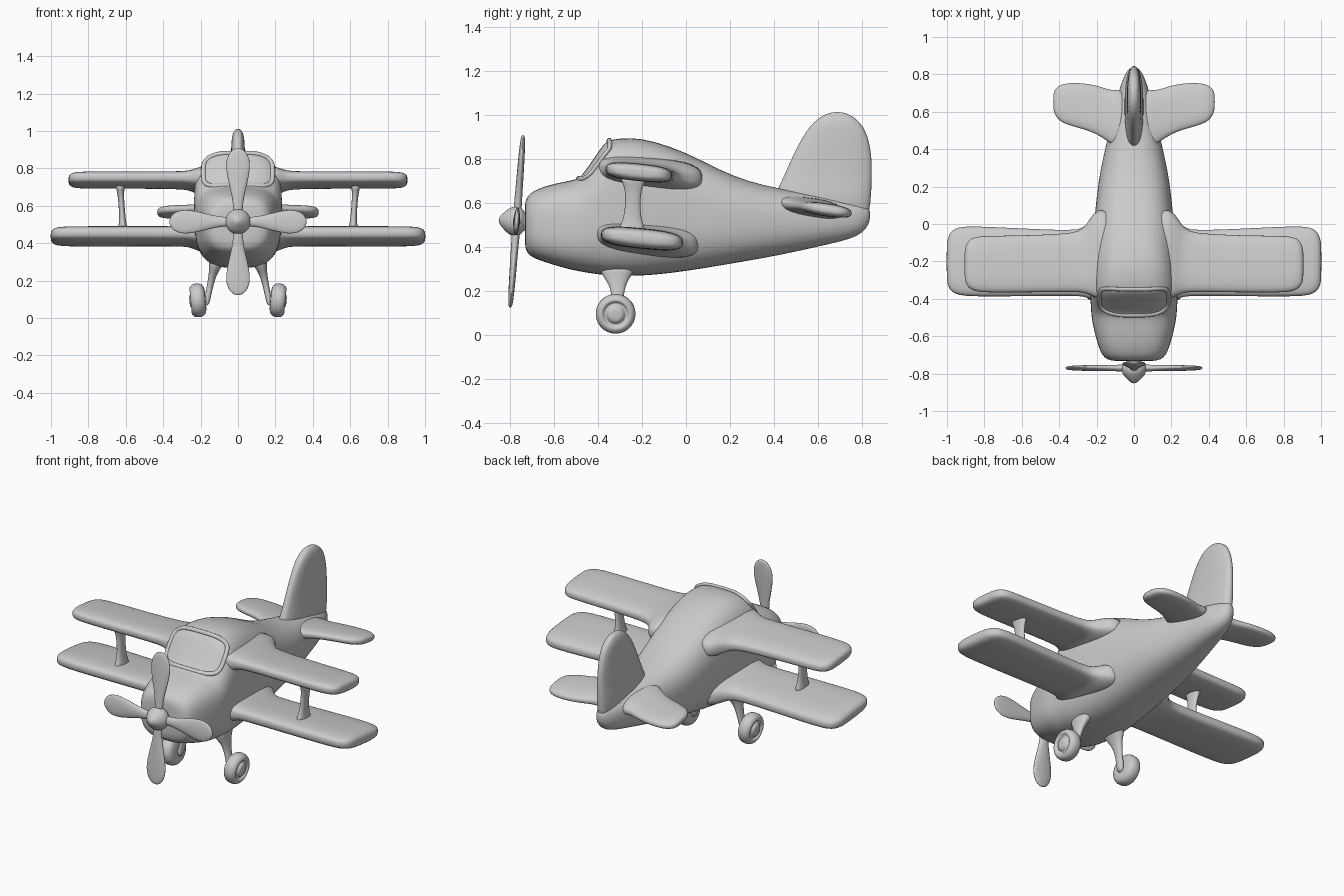
import bpy, bmesh, math
from mathutils import Vector, Matrix
from mathutils.bvhtree import BVHTree


def section(c, u, v, n=2.0, count=28):
    """Superellipse ring around c spanned by half-axes u and v."""
    c, u, v = Vector(c), Vector(u), Vector(v)
    ring = []
    for i in range(count):
        t = 2 * math.pi * (i + 0.5) / count
        a, b = math.cos(t), math.sin(t)
        ring.append(c + u * math.copysign(abs(a) ** (2 / n), a)
                    + v * math.copysign(abs(b) ** (2 / n), b))
    return ring


def loft(name, rings, mirror=False, matrix=None, closed=False):
    """Skin a list of rings, cap the ends, smooth with subdivision."""
    bm = bmesh.new()
    rows = [[bm.verts.new(p) for p in r] for r in rings]
    m = len(rows[0])
    pairs = list(zip(rows, rows[1:])) + ([(rows[-1], rows[0])] if closed else [])
    for a, b in pairs:
        for i in range(m):
            j = (i + 1) % m
            bm.faces.new((a[i], a[j], b[j], b[i]))
    if not closed:
        bm.faces.new(rows[0])
        bm.faces.new(rows[-1])
    bmesh.ops.recalc_face_normals(bm, faces=bm.faces)
    if matrix:
        bm.transform(matrix)
    for f in bm.faces:
        f.smooth = True
    me = bpy.data.meshes.new(name)
    bm.to_mesh(me)
    bm.free()
    ob = bpy.data.objects.new(name, me)
    bpy.context.collection.objects.link(ob)
    if mirror:
        ob.modifiers.new("Mirror", 'MIRROR').use_mirror_merge = False
    ob.modifiers.new("Smooth", 'SUBSURF').levels = 1
    ob.modifiers["Smooth"].render_levels = 1
    return ob


# Fuselage: y, bottom z, top z, half width, squareness
body = [(-.733, .44, .56, .07, 2.5), (-.732, .39, .61, .125, 2.8), (-.715, .36, .638, .16, 3),
        (-.68, .342, .662, .182, 3), (-.6, .316, .687, .207, 3), (-.52, .294, .701, .224, 3),
        (-.485, .288, .712, .228, 3), (-.46, .283, .742, .23, 3), (-.41, .275, .815, .233, 3.1),
        (-.37, .271, .873, .235, 3.2), (-.345, .268, .888, .236, 3.2), (-.25, .266, .898, .234, 3),
        (-.15, .27, .882, .228, 2.9), (0, .288, .83, .214, 2.8), (.15, .313, .75, .2, 2.6),
        (.28, .335, .697, .182, 2.5), (.43, .362, .662, .148, 2.4), (.6, .4, .635, .108, 2.3),
        (.71, .425, .615, .082, 2.2), (.78, .447, .6, .058, 2.2), (.82, .48, .585, .036, 2.1),
        (.838, .52, .57, .016, 2)]
fuselage = loft("fuselage", [section((0, y, (b + t) / 2), (w, 0, 0), (0, 0, (t - b) / 2), n, 40)
                             for y, b, t, w, n in body])

# Windshield rim: rounded loop projected onto the sloped canopy front
bm = bmesh.new()
bm.from_mesh(fuselage.data)
tree = BVHTree.FromBMesh(bm)
bm.free()
slope = Vector((0, .13, .17)).normalized()
inward = Vector((0, slope.z, -slope.y))
loop = []
for p in section((0, -.425, .80), (.185, 0, 0), slope * .112, 4, 36):
    hit = tree.ray_cast(p - inward * .4, inward)[0]
    if hit:
        loop.append(hit)
tube = []
for i, p in enumerate(loop):
    along = (loop[(i + 1) % len(loop)] - loop[i - 1]).normalized()
    side = along.cross(inward).normalized()
    tube.append(section(p, side * .014, along.cross(side) * .011, 2, 8))
loft("windshield_rim", tube, closed=True)


def plane(name, stations, zmid, ymid, tilt, n):
    """Wing-like surface: stations of x, front y, rear y, half thickness."""
    rings = []
    for x, y0, y1, h in stations:
        yc, hc = (y0 + y1) / 2, (y1 - y0) / 2
        rings.append(section((x, yc, zmid - tilt * (yc - ymid)),
                             (0, hc, -tilt * hc), (0, 0, h), n))
    return loft(name, rings, mirror=True)


# Wings with flared roots and rounded tips
plane("upper_wing", [(.1, -.42, .09, .085), (.2, -.4, .08, .07), (.235, -.38, .03, .055),
                     (.27, -.367, -.025, .045), (.32, -.363, -.05, .041), (.55, -.366, -.06, .04),
                     (.78, -.368, -.063, .04), (.85, -.362, -.066, .039), (.885, -.342, -.085, .035),
                     (.902, -.315, -.12, .025), (.906, -.28, -.15, .01)], .738, -.215, .1, 3)
plane("lower_wing", [(.1, -.44, .08, .09), (.2, -.42, .06, .075), (.235, -.4, .02, .058),
                     (.27, -.388, -.02, .05), (.32, -.384, -.036, .047), (.6, -.387, -.023, .047),
                     (.86, -.389, -.01, .047), (.94, -.382, -.015, .045), (.978, -.362, -.035, .04),
                     (.996, -.33, -.075, .028), (1.002, -.29, -.11, .011)], .437, -.2, .1, 3)
plane("tailplane", [(.03, .41, .72, .05), (.1, .415, .715, .042), (.14, .44, .72, .035),
                    (.2, .483, .742, .031), (.28, .51, .755, .03), (.36, .53, .755, .03),
                    (.405, .555, .74, .027), (.426, .59, .715, .019), (.432, .62, .69, .008)],
      .573, .6, .14, 2.6)

# Tail fin: z, front y, rear y, half thickness
fin = [(.47, .5, .8, .03), (.55, .42, .836, .048), (.64, .405, .843, .052), (.68, .425, .845, .046),
       (.74, .453, .846, .041), (.82, .488, .845, .039), (.9, .53, .828, .037), (.95, .565, .805, .035),
       (.985, .602, .77, .029), (1.005, .64, .735, .019), (1.012, .67, .705, .007)]
loft("tail_fin", [section((0, (a + b) / 2, z), (0, (b - a) / 2, 0), (h, 0, 0), 2.5)
                  for z, a, b, h in fin])

# Wing struts, flared at both ends
strut = [(.615, -.247, .46, .03, .07), (.616, -.246, .495, .023, .055), (.618, -.244, .53, .017, .04),
         (.622, -.242, .6, .016, .034), (.627, -.24, .66, .017, .038), (.629, -.238, .69, .022, .052),
         (.63, -.238, .72, .028, .065)]
# Landing legs
leg = [(.1, -.31, .34, .06, .1), (.122, -.315, .27, .032, .07), (.135, -.312, .235, .022, .04),
       (.15, -.31, .17, .017, .025), (.162, -.314, .11, .017, .025), (.168, -.318, .075, .014, .022),
       (.17, -.318, .066, .006, .01)]
for name, path in (("wing_strut", strut), ("landing_leg", leg)):
    loft(name, [section((x, y, z), (hx, 0, 0), (0, hy, 0), 2.2, 16) for x, y, z, hx, hy in path],
         mirror=True)

# Wheels with raised hub, slightly cambered
wheel = [(-.04, .02), (-.04, .06), (-.032, .08), (-.015, .091), (.015, .092), (.032, .084), (.041, .07),
         (.041, .06), (.028, .053), (.027, .044), (.04, .038), (.046, .028), (.047, .008)]
camber = Matrix.Translation((.213, -.32, .095)) @ Matrix.Rotation(.09, 4, 'Y')
loft("wheel", [section((x, 0, 0), (0, r, 0), (0, 0, r)) for x, r in wheel], True, camber)
loft("axle", [section((x, 0, 0), (0, .02, 0), (0, 0, .02), 2, 16) for x in (-.06, -.03, .01)],
     True, camber)

# Propeller: tilted spinner and four paddle blades
prop = Matrix.Translation((0, -.77, .515)) @ Matrix.Rotation(-.075, 4, 'X')
spin = [(-.082, .006), (-.076, .02), (-.055, .042), (-.035, .06), (-.01, .07), (.015, .066),
        (.03, .05), (.036, .036), (.07, .036)]
loft("spinner", [section((0, y, 0), (r, 0, 0), (0, 0, r)) for y, r in spin], matrix=prop)
blade = [(.02, .026, .02), (.08, .025, .018), (.14, .034, .017), (.21, .052, .016), (.28, .066, .015),
         (.33, .064, .013), (.365, .048, .011), (.383, .028, .008), (.39, .01, .003)]
for i in range(4):
    k = .94 if i % 2 else 1.01
    loft(f"propeller_blade_{i + 1}", [section((0, 0, r * k), (w, 0, 0), (0, h, 0), 2, 16)
                                      for r, w, h in blade],
         matrix=prop @ Matrix.Rotation(i * math.pi / 2, 4, 'Y'))
